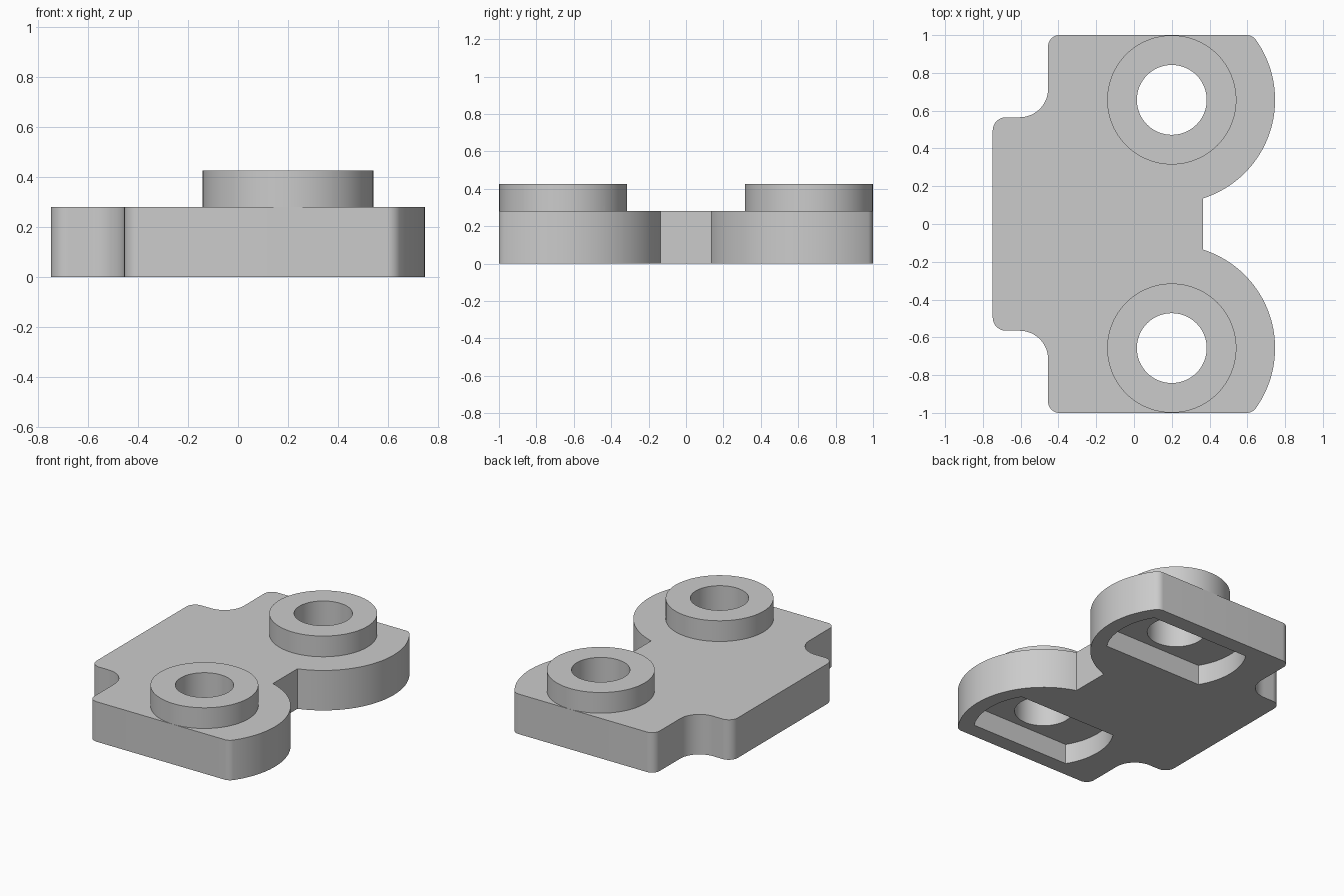
import bpy, bmesh
from math import cos, sin, pi, atan2, sqrt, asin

if "Cube" in bpy.data.objects:
    bpy.data.objects.remove(bpy.data.objects["Cube"])

CX, CY = 0.2, 0.657          # boss axis (mirrored in y)
LOBE_R, BOSS_R, HOLE_R = 0.547, 0.342, 0.185
PLATE_H, BOSS_TOP, POCKET_H = 0.28, 0.425, 0.14


def arc(cx, cy, r, a0, a1, n=12):
    return [(cx + r * cos(a0 + (a1 - a0) * i / n),
             cy + r * sin(a0 + (a1 - a0) * i / n)) for i in range(n + 1)]


def prism(name, pts, z0, z1):
    """Extrude a closed outline from z0 to z1."""
    bm = bmesh.new()
    face = bm.faces.new([bm.verts.new((x, y, z0)) for x, y in pts])
    res = bmesh.ops.extrude_face_region(bm, geom=[face])
    top = [v for v in res["geom"] if isinstance(v, bmesh.types.BMVert)]
    bmesh.ops.translate(bm, verts=top, vec=(0, 0, z1 - z0))
    bmesh.ops.recalc_face_normals(bm, faces=bm.faces)
    mesh = bpy.data.meshes.new(name)
    bm.to_mesh(mesh)
    bm.free()
    ob = bpy.data.objects.new(name, mesh)
    bpy.context.collection.objects.link(ob)
    return ob


def combine(target, tool, operation):
    """Apply a boolean and discard the tool object."""
    mod = target.modifiers.new(tool.name, 'BOOLEAN')
    mod.operation, mod.object, mod.solver = operation, tool, 'EXACT'
    bpy.context.view_layer.objects.active = target
    bpy.ops.object.modifier_apply(modifier=mod.name)
    bpy.data.objects.remove(tool)


# Plate outline, upper half: notch, lobe, rounded corners, side cove, tab
r = 0.06
fx = CX + sqrt((LOBE_R - r) ** 2 - (1 - r - CY) ** 2)
a_top = atan2(1 - r - CY, fx - CX)
notch_x = 0.365
a_notch = -atan2(sqrt(LOBE_R ** 2 - (notch_x - CX) ** 2), notch_x - CX)
half = arc(CX, CY, LOBE_R, a_notch, a_top, 40)
half += arc(fx, 1 - r, r, a_top, pi / 2)[1:]
half += arc(-0.455 + r, 1 - r, r, pi / 2, pi)
half += arc(-0.605, 0.715, 0.15, 0, -pi / 2)
half += arc(-0.748 + 0.07, 0.565 - 0.07, 0.07, pi / 2, pi)
outline = half + [(x, -y) for x, y in reversed(half)]
bracket = prism("bracket_plate", outline, 0, PLATE_H)

# Raised bosses, through holes and bolt-head pockets underneath
POCKET_R, POCKET_W = 0.447, 0.235
a = asin(POCKET_W / POCKET_R)
for s in (1, -1):
    cy = s * CY
    combine(bracket, prism("boss", arc(CX, cy, BOSS_R, 0, 2 * pi, 96)[:-1],
                           0.2, BOSS_TOP), 'UNION')
    combine(bracket, prism("hole", arc(CX, cy, HOLE_R, 0, 2 * pi, 64)[:-1],
                           -0.1, 0.6), 'DIFFERENCE')
    slot = arc(CX, cy, POCKET_R, -a, a, 20) + arc(CX, cy, POCKET_R, pi - a, pi + a, 20)
    combine(bracket, prism("pocket", slot, -0.1, POCKET_H), 'DIFFERENCE')

# Smooth curved walls, crisp edges
bpy.ops.object.select_all(action='DESELECT')
bracket.select_set(True)
bpy.context.view_layer.objects.active = bracket
bpy.ops.object.shade_smooth_by_angle(angle=pi / 6)
